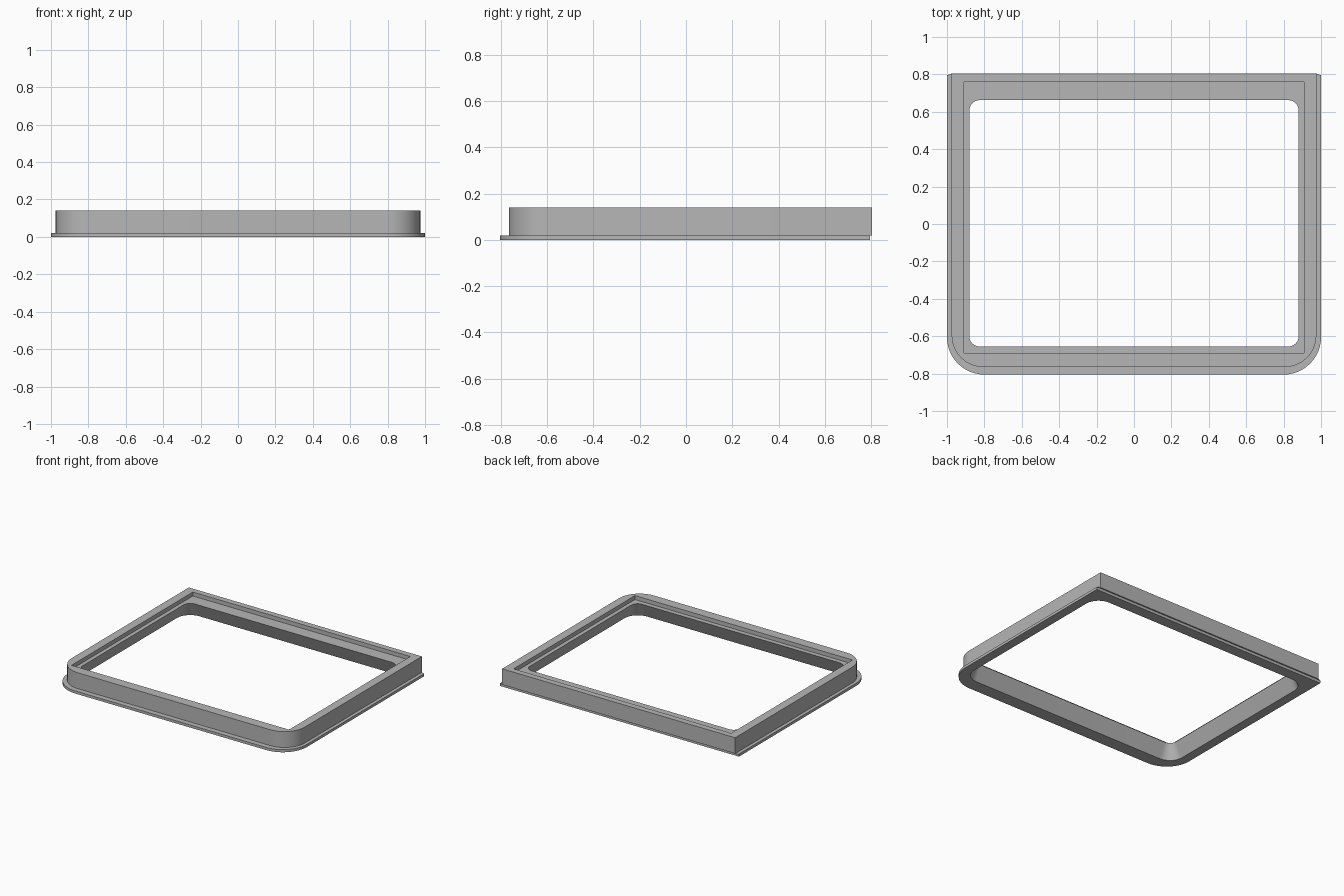
import bpy, bmesh, math

if "Cube" in bpy.data.objects:
    bpy.data.objects.remove(bpy.data.objects["Cube"], do_unlink=True)

STEPS = 12  # segments per rounded corner


def outline(half_x, front, back, z, front_r, back_r=0.0):
    """Rounded rectangle, counter-clockwise from the front left corner."""
    points = []
    corners = [(1, front, 1, front_r, -90), (1, back, -1, back_r, 0),
               (-1, back, -1, back_r, 90), (-1, front, 1, front_r, 180)]
    for sx, y, inward, r, start in corners:
        cx, cy = sx * (half_x - r), y + inward * r
        for i in range(STEPS + 1):
            a = math.radians(start + 90 * i / STEPS)
            points.append((cx + r * math.cos(a), cy + r * math.sin(a), z))
    return points


# Outlines followed around the frame's cross-section
sections = [
    outline(0.93, -0.705, 0.71, 0.0, 0.11, 0.11),    # flared opening, underside
    outline(1.0, -0.805, 0.795, 0.0, 0.20),          # flange, lower edge
    outline(1.0, -0.805, 0.795, 0.02, 0.20),         # flange, upper edge
    outline(0.975, -0.765, 0.805, 0.02, 0.17),       # body wall, foot
    outline(0.975, -0.765, 0.805, 0.14, 0.17),       # body wall, rim
    outline(0.91, -0.69, 0.76, 0.14, 0.0),           # recess, rim
    outline(0.91, -0.69, 0.76, 0.11, 0.0),           # recess, ledge
    outline(0.88, -0.655, 0.662, 0.11, 0.055, 0.055),  # opening, upper edge
]

# Skin neighbouring outlines into one closed ring
bm = bmesh.new()
rings = [[bm.verts.new(p) for p in section] for section in sections]
for k, ring in enumerate(rings):
    following = rings[(k + 1) % len(rings)]
    for i in range(len(ring)):
        j = (i + 1) % len(ring)
        bm.faces.new((ring[i], ring[j], following[j], following[i]))
bmesh.ops.remove_doubles(bm, verts=bm.verts, dist=0.0001)
bmesh.ops.recalc_face_normals(bm, faces=bm.faces)

mesh = bpy.data.meshes.new("bezel_frame")
bm.to_mesh(mesh)
bm.free()
frame = bpy.data.objects.new("bezel_frame", mesh)
bpy.context.collection.objects.link(frame)

# Plain grey finish
grey = bpy.data.materials.new("plain_grey")
grey.use_nodes = True
colour = (0.47, 0.47, 0.47, 1.0)
grey.diffuse_color = colour
grey.node_tree.nodes["Principled BSDF"].inputs["Base Color"].default_value = colour
mesh.materials.append(grey)

# Smooth corners, crisp edges
bpy.ops.object.select_all(action="DESELECT")
frame.select_set(True)
bpy.context.view_layer.objects.active = frame
bpy.ops.object.shade_smooth_by_angle(angle=math.radians(30))
